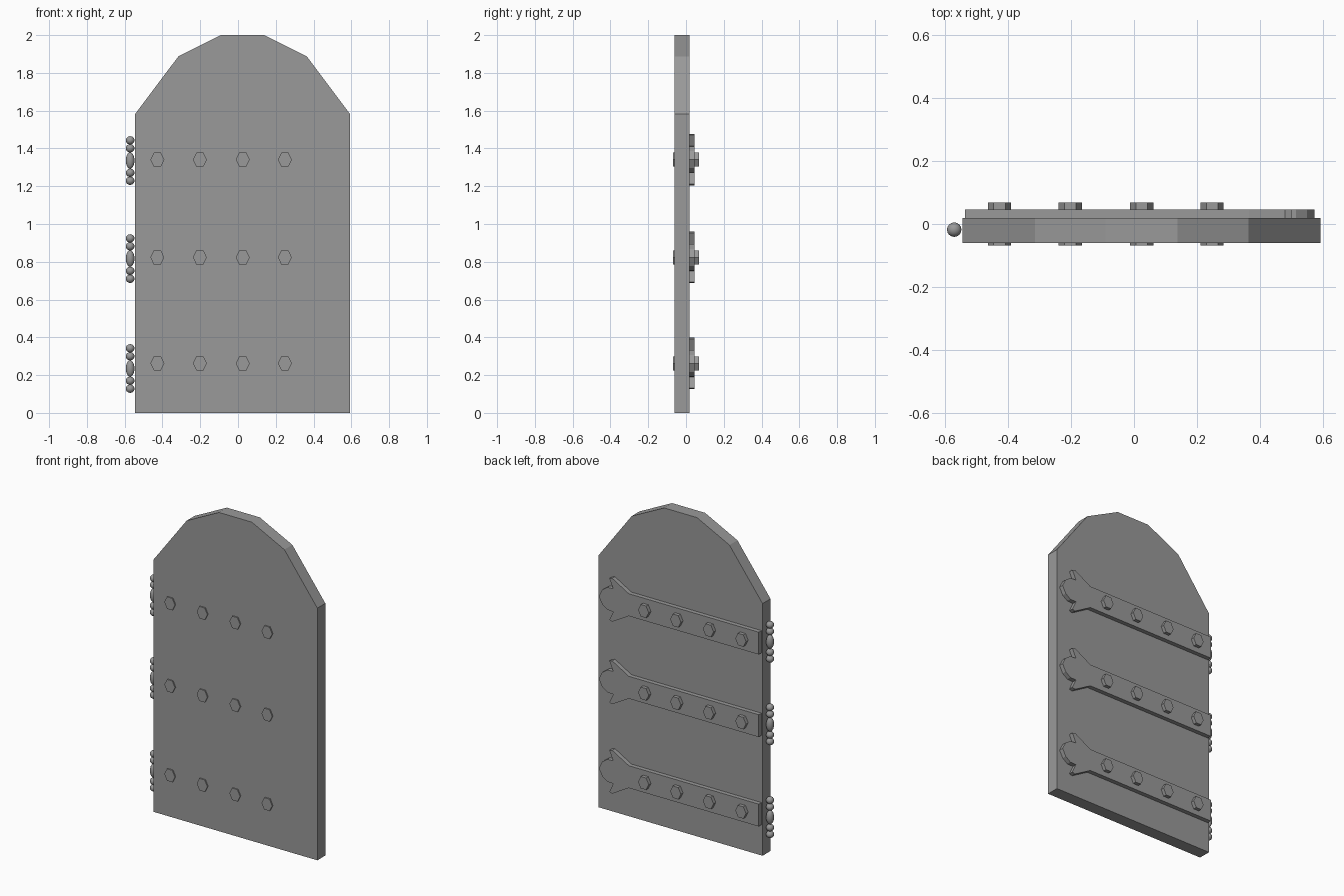
import bpy, bmesh, math

if "Cube" in bpy.data.objects:
    bpy.data.objects.remove(bpy.data.objects["Cube"])

# Dark iron-grey finish shared by all parts
grey = bpy.data.materials.new("dark_grey")
grey.diffuse_color = (0.32, 0.32, 0.32, 1)
grey.use_nodes = True
grey.node_tree.nodes["Principled BSDF"].inputs["Base Color"].default_value = grey.diffuse_color


def finish(bm, name):
    bmesh.ops.recalc_face_normals(bm, faces=bm.faces)
    me = bpy.data.meshes.new(name)
    bm.to_mesh(me)
    bm.free()
    me.materials.append(grey)
    ob = bpy.data.objects.new(name, me)
    bpy.context.collection.objects.link(ob)
    return ob


def slab(name, outline, y0, y1):
    """Extrude an (x, z) outline from y0 to y1."""
    bm = bmesh.new()
    face = bm.faces.new([bm.verts.new((x, y0, z)) for x, z in outline])
    res = bmesh.ops.extrude_face_region(bm, geom=[face])
    verts = [v for v in res["geom"] if isinstance(v, bmesh.types.BMVert)]
    bmesh.ops.translate(bm, verts=verts, vec=(0, y1 - y0, 0))
    return finish(bm, name)


def ball(name, x, y, z, r, rz):
    bpy.ops.mesh.primitive_uv_sphere_add(segments=16, ring_count=10, radius=1, location=(x, y, z))
    ob = bpy.context.object
    ob.name = name
    ob.scale = (r, r, rz)
    ob.data.materials.append(grey)
    bpy.ops.object.shade_smooth()


# Arched door panel
slab("door_panel", [(-0.545, 0), (0.593, 0), (0.593, 1.582), (0.364, 1.888), (0.138, 2.0),
                    (-0.09, 2.0), (-0.315, 1.888), (-0.545, 1.582)], -0.06, 0.019)

# Upper half of the strap outline: bar, barb, leaf
half = [(-0.537, 0.07), (0.365, 0.07), (0.48, 0.136), (0.5, 0.13),
        (0.473, 0.072), (0.515, 0.07), (0.55, 0.045)]
strap = half + [(0.573, 0)] + [(x, -z) for x, z in reversed(half)]

# Each row: strap height, hinge height
for i, (z, hz) in enumerate([(0.262, 0.235), (0.823, 0.817), (1.341, 1.336)]):
    slab(f"strap_{i}", [(x, z + dz) for x, dz in strap], 0.019, 0.046)

    # Hexagonal bolts running through door and strap
    for j, bx in enumerate((-0.427, -0.202, 0.025, 0.248)):
        hexagon = [(bx + 0.037 * math.cos(k * math.pi / 3), z + 0.043 * math.sin(k * math.pi / 3))
                   for k in range(6)]
        slab(f"bolt_{i}_{j}", hexagon, -0.068, 0.068)

    # Beaded hinge pin
    ball(f"hinge_barrel_{i}", -0.571, -0.018, hz, 0.023, 0.044)
    for j, dz in enumerate((-0.107, -0.065, 0.065, 0.107)):
        ball(f"hinge_bead_{i}_{j}", -0.571, -0.018, hz + dz, 0.023, 0.022)
